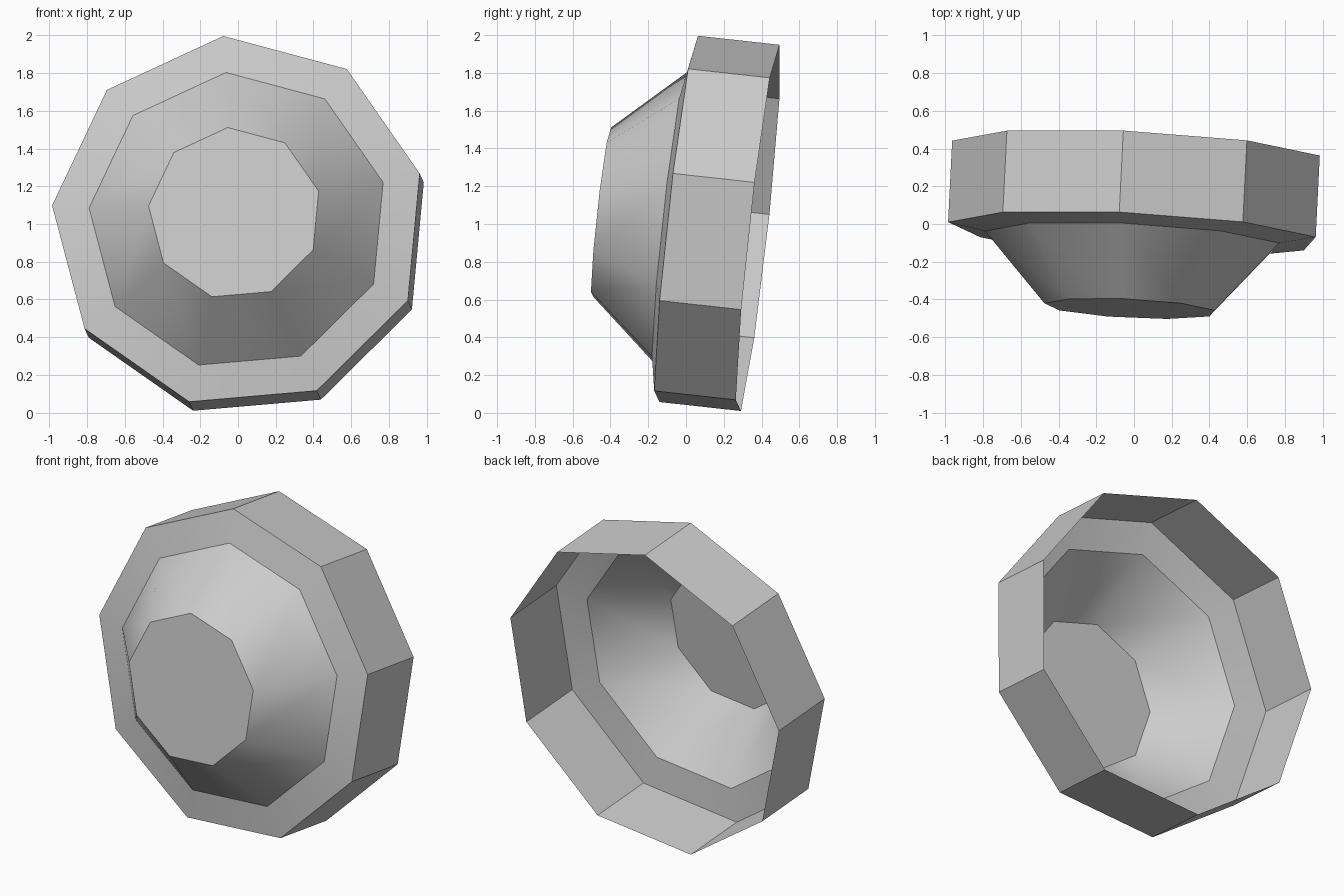
import bpy
import bmesh
import math
from mathutils import Vector, Matrix

cube = bpy.data.objects.get("Cube")
if cube:
    bpy.data.objects.remove(cube)

SIDES = 9
START = math.radians(95)
# (radius, depth along the axis) from the front disc to the open back edge
PROFILE = [(0.46, -0.402), (0.795, -0.036), (0.994, 0.0), (0.994, 0.435)]

# Plain grey surface
grey = bpy.data.materials.new("plain_grey")
grey.use_nodes = True
colour = (0.6, 0.6, 0.6, 1)
grey.diffuse_color = colour
grey.node_tree.nodes["Principled BSDF"].inputs["Base Color"].default_value = colour

# Tilted frame: u to the side, v up, axis towards the back
axis = Vector((0.05, 1, -0.11)).normalized()
v = (Vector((0, 0, 1)) - axis * axis.z).normalized()
u = v.cross(-axis)
tilt = Matrix((u, axis, v)).transposed().to_4x4()
tilt.translation = (0.003, -0.049, 1.012)


def ring(bm, radius, depth):
    """One nine-sided loop of vertices around the axis."""
    angles = [START + i * math.tau / SIDES for i in range(SIDES)]
    return [bm.verts.new((radius * math.cos(a), depth, radius * math.sin(a)))
            for a in angles]


# Open dish: flat front disc, sloping bowl, narrow flange and straight rim
bm = bmesh.new()
rings = [ring(bm, r, d) for r, d in PROFILE]
bm.faces.new(rings[0])
for inner, outer in zip(rings, rings[1:]):
    for i in range(SIDES):
        j = (i + 1) % SIDES
        bm.faces.new((inner[i], outer[i], outer[j], inner[j]))
bm.transform(tilt)

mesh = bpy.data.meshes.new("dish")
bm.to_mesh(mesh)
bm.free()
mesh.materials.append(grey)
dish = bpy.data.objects.new("dish", mesh)
bpy.context.collection.objects.link(dish)

# Smooth bowl and flange, crisp edges elsewhere
bpy.ops.object.select_all(action="DESELECT")
dish.select_set(True)
bpy.context.view_layer.objects.active = dish
bpy.ops.object.shade_smooth_by_angle(angle=math.radians(32))
